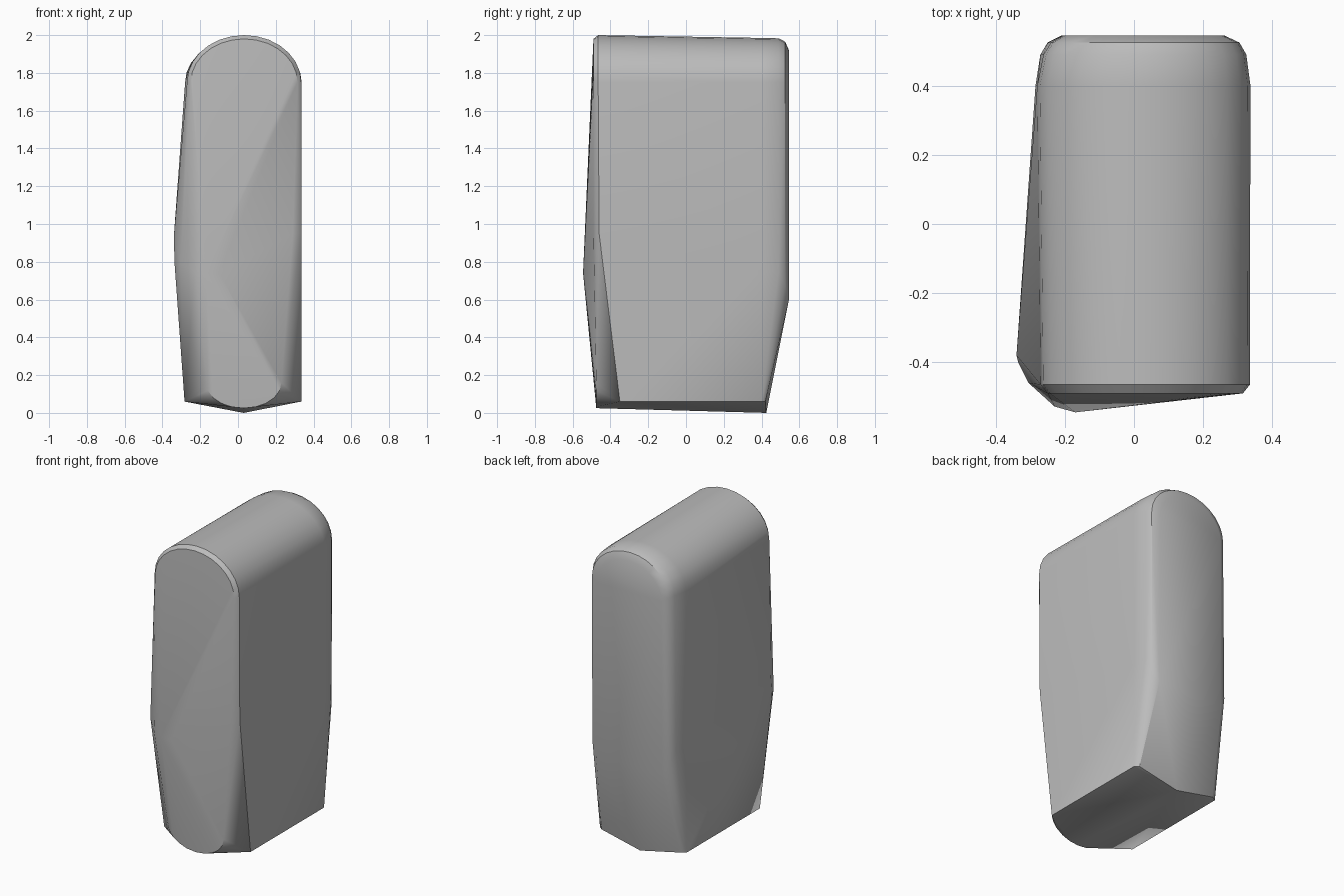
import bpy, bmesh, math

cube = bpy.data.objects.get("Cube")
if cube:
    bpy.data.objects.remove(cube)

stone = bpy.data.materials.new("stone_grey")
stone.use_nodes = True
stone.diffuse_color = (0.5, 0.5, 0.5, 1)
stone.node_tree.nodes["Principled BSDF"].inputs["Base Color"].default_value = (0.5, 0.5, 0.5, 1)


def arch(y, left, right, spring, top, steps=14):
    """Half ellipse over the slab at depth y."""
    mid, half = (left + right) / 2, (right - left) / 2
    return [(mid + half * math.cos(math.pi * i / steps), y,
             spring + (top - spring) * math.sin(math.pi * i / steps)) for i in range(steps + 1)]


points = []
# Rounded top, tucked in at the front rim and rolled over at the back
points += arch(-0.49, -0.25, 0.315, 1.75, 1.98)
points += arch(-0.465, -0.27, 0.335, 1.75, 2.0)
points += arch(0.40, -0.28, 0.337, 1.75, 1.985)
points += arch(0.49, -0.262, 0.325, 1.75, 1.983)
points += arch(0.525, -0.24, 0.305, 1.74, 1.965)
points += arch(0.545, -0.205, 0.26, 1.72, 1.92)

# Bulge on the lower front and the right flank
points += [(-0.34, -0.38, 0.93), (-0.335, -0.40, 0.78), (-0.305, -0.46, 0.80),
           (-0.23, -0.528, 0.75), (-0.17, -0.545, 0.74), (-0.1, -0.537, 0.74),
           (0.29, -0.49, 0.95), (0.32, -0.475, 0.95), (0.335, -0.46, 0.95)]

# Back corners above the taper
for side, x in ((-1, -0.285), (1, 0.337)):
    points += [(x, 0.40, 0.75), (x - side * 0.014, 0.49, 0.75),
               (x - side * 0.035, 0.525, 0.68), (x - side * 0.075, 0.545, 0.60)]

# Foot: rounded toe in front, sharp side edges and a shallow keel
for i in range(11):
    a = math.pi * i / 10
    points.append((0.03 + 0.2 * math.cos(a), -0.475, 0.16 - 0.135 * math.sin(a)))
for x in (-0.283, 0.335):
    points += [(x, -0.35, 0.06), (x, 0.40, 0.06)]
points += [(-0.25, 0.42, 0.06), (0.31, 0.42, 0.06), (0.03, 0.425, 0.0)]

# Wrap the outline points into one solid slab
bm = bmesh.new()
for p in points:
    bm.verts.new(p)
hull = bmesh.ops.convex_hull(bm, input=bm.verts)
loose = {g for g in hull["geom_interior"] + hull["geom_unused"] if isinstance(g, bmesh.types.BMVert)}
bmesh.ops.delete(bm, geom=list(loose), context="VERTS")
bmesh.ops.recalc_face_normals(bm, faces=bm.faces)

mesh = bpy.data.meshes.new("stone_slab")
bm.to_mesh(mesh)
bm.free()
mesh.materials.append(stone)
slab = bpy.data.objects.new("stone_slab", mesh)
bpy.context.collection.objects.link(slab)

# Smooth the rounded rims, keep the foot edges sharp
bpy.context.view_layer.objects.active = slab
slab.select_set(True)
bpy.ops.object.shade_smooth_by_angle(angle=math.radians(32))
